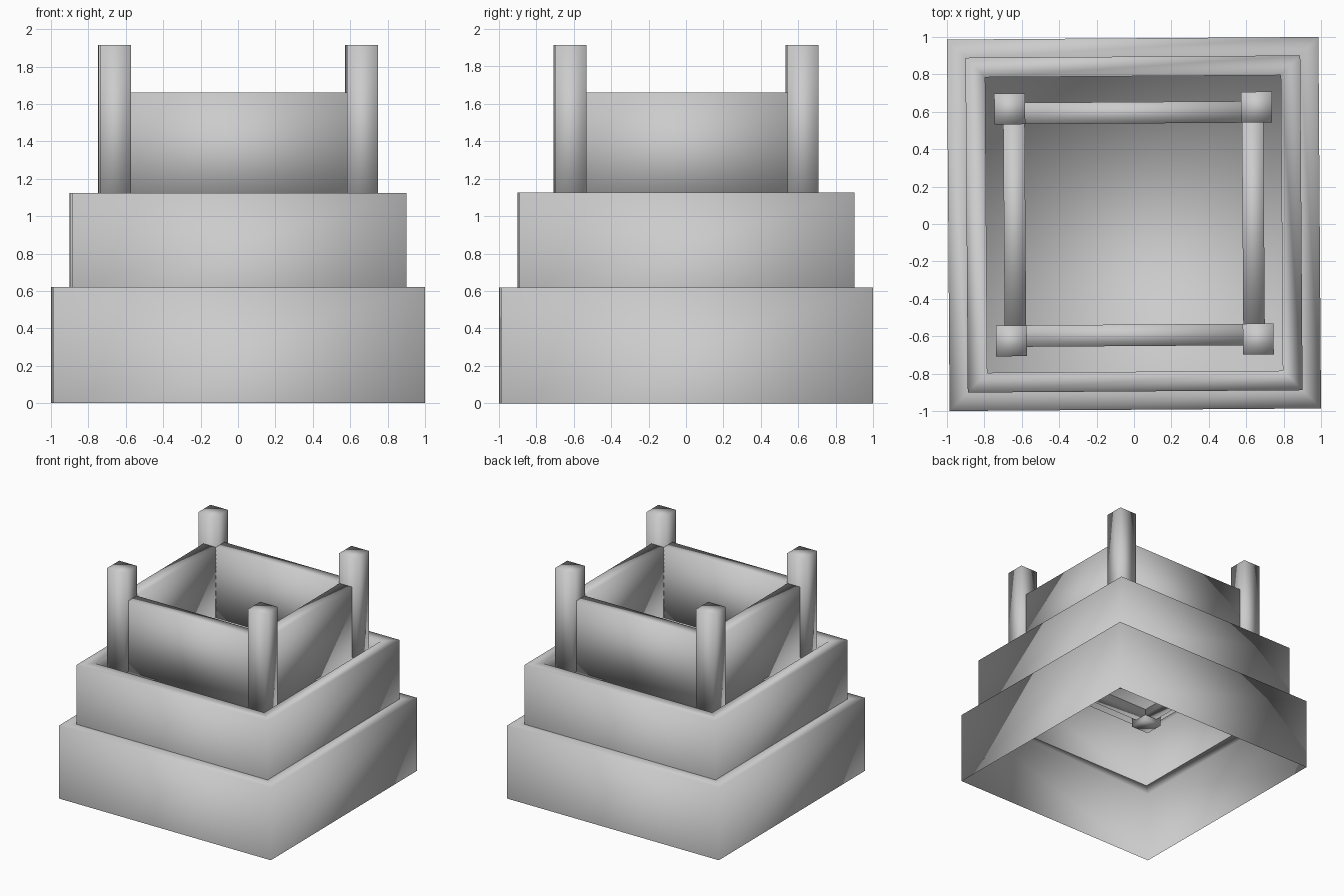
import bpy, bmesh, math
from mathutils import Matrix

cube = bpy.data.objects.get("Cube")
if cube:
    bpy.data.objects.remove(cube, do_unlink=True)

# One plain stone grey for the whole tower
stone = bpy.data.materials.new("stone_grey")
stone.use_nodes = True
GREY = (0.6, 0.6, 0.6, 1)
stone.diffuse_color = GREY
stone.node_tree.nodes["Principled BSDF"].inputs["Base Color"].default_value = GREY

# Everything is turned a hair about the vertical axis
TURN = Matrix.Rotation(math.radians(0.4), 4, 'Z')


def finish(name, bm):
    bmesh.ops.transform(bm, matrix=TURN, verts=bm.verts)
    for f in bm.faces:
        f.smooth = True
    mesh = bpy.data.meshes.new(name)
    bm.to_mesh(mesh)
    bm.free()
    mesh.materials.append(stone)
    bpy.context.collection.objects.link(bpy.data.objects.new(name, mesh))


def tier(name, profile, floor=False):
    """Square shell swept through (half width, height) pairs, open below."""
    bm = bmesh.new()
    corners = [(-1, -1), (1, -1), (1, 1), (-1, 1)]
    rings = [[bm.verts.new((x * h, y * h, z)) for x, y in corners]
             for h, z in profile]
    for low, high in zip(rings, rings[1:]):
        for i in range(4):
            j = (i + 1) % 4
            bm.faces.new((low[i], low[j], high[j], high[i]))
    if floor:
        bm.faces.new(rings[-1])
    finish(name, bm)


def box(name, x, y, sx, sy, z0, z1):
    bm = bmesh.new()
    place = (Matrix.Translation((x, y, (z0 + z1) / 2))
             @ Matrix.Diagonal((sx, sy, z1 - z0, 1)))
    bmesh.ops.create_cube(bm, size=1, matrix=place)
    finish(name, bm)


# Stepped base: lower shell, and middle shell with a sunken floor
tier("lower_tier", [(0.993, 0), (0.993, 0.62), (0.895, 0.62)])
tier("middle_tier", [(0.895, 0.62), (0.895, 1.125), (0.79, 1.125), (0.79, 1.06)], True)

# Upper room walls, running between the posts and just through the floor
for side, s in (("front", -1), ("back", 1)):
    box(side + "_wall", 0, s * 0.595, 1.24, 0.115, 1.01, 1.66)
for side, s in (("right", -1), ("left", 1)):
    box(side + "_wall", s * 0.638, 0, 0.115, 1.16, 1.01, 1.66)

# Corner posts
for end, sy in (("front", -1), ("back", 1)):
    for side, sx in (("right", -1), ("left", 1)):
        box(f"{end}_{side}_post", sx * 0.66, sy * 0.62, 0.165, 0.165, 0.97, 1.915)
